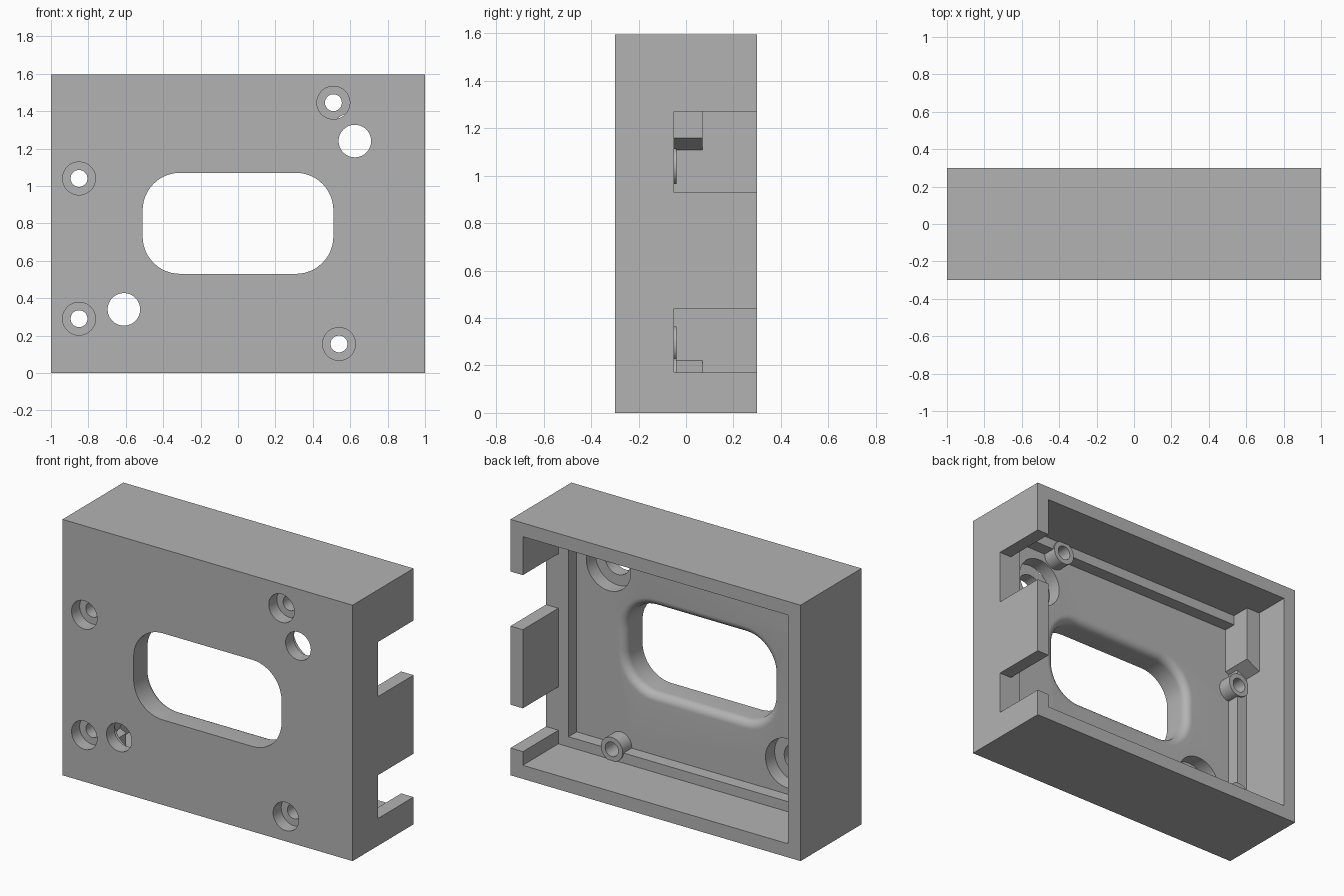
import bpy, bmesh, math
from mathutils import Vector

cube = bpy.data.objects.get("Cube")
if cube:
    bpy.data.objects.remove(cube, do_unlink=True)

HEIGHT, DEPTH, WALL = 1.595, 0.3, 0.085
LEDGE, FLOOR = -0.05, -0.13      # y of the rim ledge and of the plate's inner face

grey = bpy.data.materials.new("plain grey")
grey.use_nodes = True
grey.diffuse_color = (0.45, 0.45, 0.45, 1)
grey.node_tree.nodes["Principled BSDF"].inputs["Base Color"].default_value = grey.diffuse_color


def loft(name, rings):
    """Solid through a list of (y, [(x, z), ...]) rings."""
    bm = bmesh.new()
    loops = [[bm.verts.new((x, y, z)) for x, z in pts] for y, pts in rings]
    n = len(loops[0])
    for a, b in zip(loops, loops[1:]):
        for i in range(n):
            j = (i + 1) % n
            bm.faces.new((a[i], a[j], b[j], b[i]))
    bm.faces.new(loops[0])
    bm.faces.new(loops[-1])
    bmesh.ops.recalc_face_normals(bm, faces=bm.faces[:])
    mesh = bpy.data.meshes.new(name)
    bm.to_mesh(mesh)
    bm.free()
    mesh.materials.append(grey)
    obj = bpy.data.objects.new(name, mesh)
    bpy.context.collection.objects.link(obj)
    return obj


def prism(name, pts, y0, y1):
    return loft(name, [(y0, pts), (y1, pts)])


def box(name, x0, x1, y0, y1, z0, z1):
    return prism(name, [(x0, z0), (x1, z0), (x1, z1), (x0, z1)], y0, y1)


def cylinder(name, x, z, r, y0, y1, n=48):
    angles = [2 * math.pi * i / n for i in range(n)]
    return prism(name, [(x + r * math.cos(a), z + r * math.sin(a)) for a in angles], y0, y1)


def rounded_rect(cx, cz, hx, hz, r, steps=12):
    pts = []
    for q, (sx, sz) in enumerate([(1, 1), (-1, 1), (-1, -1), (1, -1)]):
        for i in range(steps + 1):
            a = math.pi / 2 * (q + i / steps)
            pts.append((cx + sx * (hx - r) + r * math.cos(a),
                        cz + sz * (hz - r) + r * math.sin(a)))
    return pts


def combine(target, tool, operation):
    mod = target.modifiers.new("boolean", 'BOOLEAN')
    mod.operation, mod.object, mod.solver = operation, tool, 'EXACT'
    bpy.context.view_layer.objects.active = target
    bpy.ops.object.modifier_apply(modifier=mod.name)
    bpy.data.objects.remove(tool, do_unlink=True)


def cut(tool):
    combine(housing, tool, 'DIFFERENCE')


def add(tool):
    combine(housing, tool, 'UNION')


# Outer shell, open at the back, with a stepped recess
housing = box("housing", -1, 1, -DEPTH, DEPTH, 0, HEIGHT)
cut(box("cavity", WALL - 1, 1 - WALL, LEDGE, 0.5, WALL, HEIGHT - WALL))
cut(box("pocket", -0.845, 0.845, FLOOR, 0.1, 0.148, HEIGHT - 0.148))

# Side notches
for z0, z1 in [(0.17, 0.44), (0.93, 1.27)]:
    cut(box("notch", 0.88, 1.2, LEDGE, 0.5, z0, z1))

# Corner blocks with slanted ends
add(prism("upper_block", [(-0.96, 1.083), (-0.82, 1.16), (-0.82, 1.55), (-0.96, 1.55)], -0.2, 0.07))
add(prism("lower_block", [(-0.96, 0.245), (-0.82, 0.168), (-0.82, 0.04), (-0.96, 0.04)], -0.2, 0.07))

# Screw bosses with counterbored holes
screws = [(0.51, 1.445), (-0.85, 1.04), (-0.85, 0.29), (0.54, 0.155)]
for x, z in screws:
    add(cylinder("boss", x, z, 0.075, -0.2, -0.04))
for x, z in screws:
    cut(cylinder("screw_hole", x, z, 0.045, -0.5, 0.02))
    cut(cylinder("counterbore", x, z, 0.088, -0.5, -0.22))

# Large round holes, widened on the inside
for x, z in [(0.625, 1.24), (-0.61, 0.34)]:
    cut(cylinder("round_hole", x, z, 0.087, -0.5, 0))
    cut(cylinder("inner_recess", x, z, 0.153, -0.22, 0))

# Central window with a rounded inner edge
FILLET = 0.05
offsets = [(-0.5, 0)]
for i in range(9):
    a = math.pi / 2 * i / 8
    offsets.append((FLOOR - FILLET * (1 - math.sin(a)), FILLET * (1 - math.cos(a))))
offsets.append((0, FILLET))
cut(loft("window", [(y, rounded_rect(0, 0.8, 0.51 + d, 0.27 + d, 0.2 + d)) for y, d in offsets]))

# Smooth curved walls, keep hard edges
bpy.ops.object.select_all(action='DESELECT')
housing.select_set(True)
bpy.context.view_layer.objects.active = housing
bpy.ops.object.shade_smooth_by_angle(angle=math.radians(30))
